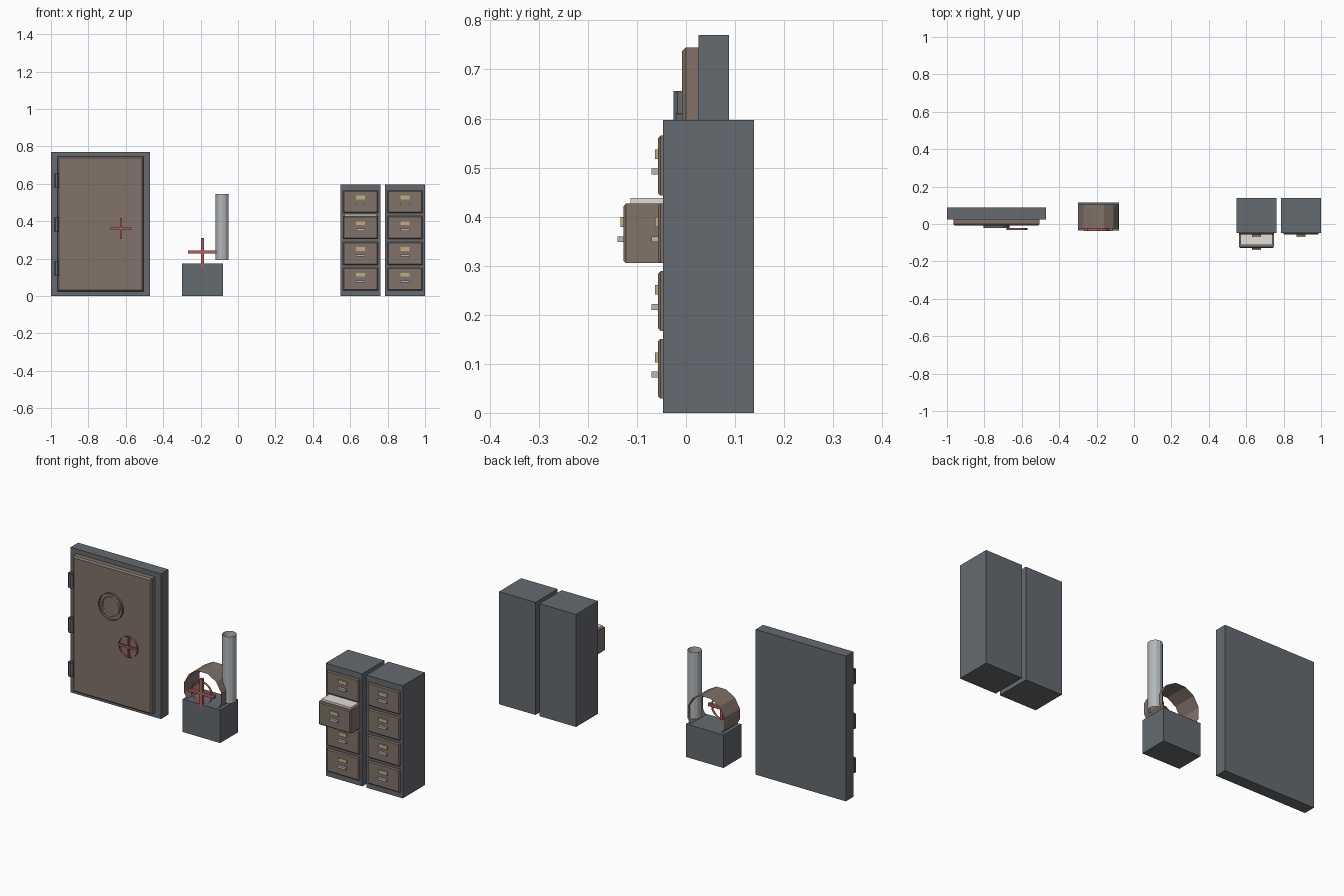
import bpy, bmesh
from math import pi
from mathutils import Matrix, Vector

if "Cube" in bpy.data.objects:
    bpy.data.objects.remove(bpy.data.objects["Cube"])


def material(name, r, g, b):
    m = bpy.data.materials.new(name)
    m.diffuse_color = (r, g, b, 1)
    m.use_nodes = True
    m.node_tree.nodes["Principled BSDF"].inputs["Base Color"].default_value = m.diffuse_color
    return m


SLATE = material("slate", 0.13, 0.145, 0.16)
BROWN = material("brown", 0.22, 0.17, 0.14)
RED = material("red", 0.45, 0.12, 0.11)
STEEL = material("steel", 0.45, 0.48, 0.5)
TAN = material("tan", 0.55, 0.43, 0.2)
PAPER = material("paper", 0.75, 0.74, 0.68)


def finish(name, bm, mat):
    mesh = bpy.data.meshes.new(name)
    bm.to_mesh(mesh)
    bm.free()
    mesh.materials.append(mat)
    ob = bpy.data.objects.new(name, mesh)
    bpy.context.collection.objects.link(ob)
    return ob


def box(name, x, y, z, mat, chamfer=0):
    """Box from (min, max) ranges, optionally chamfered round its front face."""
    bm = bmesh.new()
    bmesh.ops.create_cube(bm, size=1)
    for v in bm.verts:
        v.co = Vector([r[0] if c < 0 else r[1] for c, r in zip(v.co, (x, y, z))])
    if chamfer:
        edges = [e for e in bm.edges if all(abs(v.co.y - y[0]) < 1e-6 for v in e.verts)]
        bmesh.ops.bevel(bm, geom=edges, offset=chamfer, segments=1, affect='EDGES')
    return finish(name, bm, mat)


def tube(name, centre, radius, length, sides, mat, axis='Y', turn=0, smooth=False):
    """Open-ended thin tube."""
    bm = bmesh.new()
    m = Matrix.Translation(centre)
    if axis == 'Y':
        m = m @ Matrix.Rotation(pi / 2, 4, 'X')
    m = m @ Matrix.Rotation(turn, 4, 'Z')
    bmesh.ops.create_cone(bm, cap_ends=False, segments=sides, radius1=radius,
                          radius2=radius, depth=length, matrix=m)
    for f in bm.faces:
        f.smooth = smooth
    return finish(name, bm, mat)


def around(c, half):
    return (c - half, c + half)


def handwheel(name, x, y, z, arm, rim, thick, depth):
    tube(name + "_rim", (x, y, z), rim, depth, 16, RED)
    box(name + "_bar", around(x, arm), around(y, depth / 2), around(z, thick), RED)
    box(name + "_post", around(x, thick), around(y, depth / 2), around(z, arm), RED)


# Heavy door in its frame
box("door_frame", (-1, -0.47), (0.025, 0.088), (0, 0.77), SLATE)
box("door_panel", (-0.966, -0.504), (-0.008, 0.025), (0.025, 0.745), BROWN, 0.008)
for i, z in enumerate((0.147, 0.381, 0.618)):
    tube(f"door_hinge_{i + 1}", (-0.97, -0.012, z), 0.015, 0.076, 8, SLATE, 'Z', pi / 8)
tube("porthole_outer_ring", (-0.735, -0.014, 0.541), 0.07, 0.013, 20, SLATE)
tube("porthole_inner_ring", (-0.735, -0.013, 0.541), 0.051, 0.01, 20, STEEL)
handwheel("door_wheel", -0.625, -0.026, 0.36, 0.056, 0.055, 0.005, 0.01)

# Pump: base block, open drum, pipe and valve wheel
box("pump_base", (-0.30, -0.08), (-0.035, 0.115), (0, 0.175), SLATE)
tube("pump_drum", (-0.19, 0.04, 0.233), 0.112, 0.13, 12, BROWN, 'Y', pi / 12)
tube("pump_pipe", (-0.085, 0.05, 0.369), 0.035, 0.353, 12, STEEL, 'Z')
handwheel("valve_wheel", -0.191, -0.03, 0.234, 0.077, 0.06, 0.008, 0.015)


# Filing cabinets, each with four drawers
def drawer(name, x, z, pull=0):
    face = -0.057 - pull
    box(name, around(x, 0.094), (face, -0.047), around(z, 0.061), BROWN, 0.005)
    box(name + "_label", around(x, 0.025), (face - 0.006, face + 0.002),
        around(z + 0.023, 0.01), TAN)
    box(name + "_handle", around(x, 0.024), (face - 0.013, face + 0.002),
        around(z - 0.012, 0.006), STEEL)
    if pull:
        box(name + "_papers", around(x, 0.086), (face + 0.014, -0.047),
            (z, z + 0.072), PAPER)


for side, x in (("left", 0.655), ("right", 0.893)):
    box(f"{side}_cabinet", around(x, 0.107), (-0.047, 0.139), (0, 0.597), SLATE)
    for row in range(4):
        opened = side == "left" and row == 2
        drawer(f"{side}_drawer_{row + 1}", x, 0.09 + row * 0.138, 0.07 if opened else 0)
